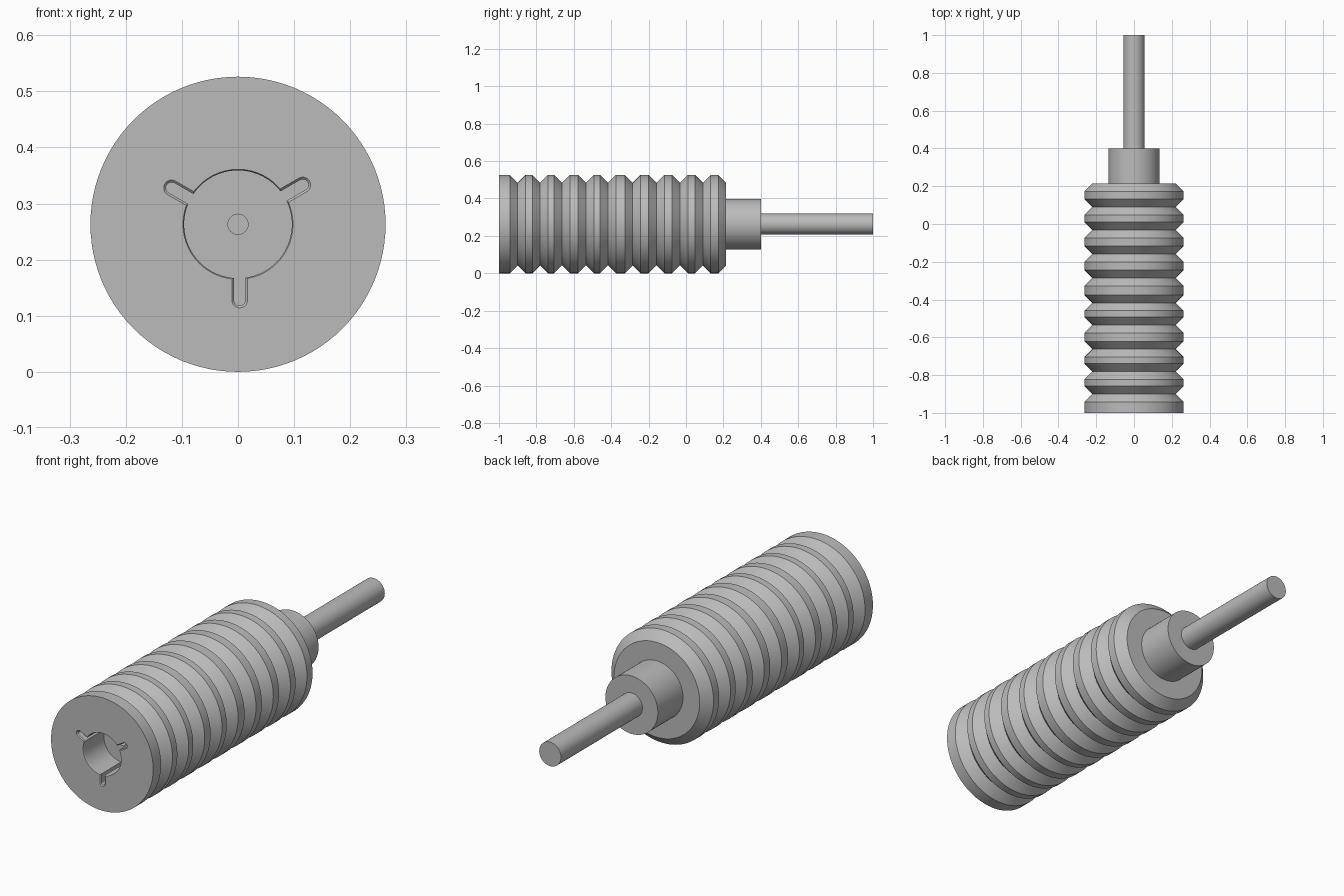
import bpy
from math import cos, sin, pi, radians

cube = bpy.data.objects.get("Cube")
if cube:
    bpy.data.objects.remove(cube, do_unlink=True)

AXIS_Z = 0.263
RADIUS = 0.263
GROOVE = 0.042
FRONT, BODY_END = -1.0, 0.215

grey = bpy.data.materials.new("plain_grey")
grey.use_nodes = True
grey.diffuse_color = (0.5, 0.5, 0.5, 1)
grey.node_tree.nodes["Principled BSDF"].inputs["Base Color"].default_value = (0.5, 0.5, 0.5, 1)


def loft(name, rings):
    """Closed solid through rings of equal point count, with flat end caps."""
    n = len(rings[0])
    verts = [p for ring in rings for p in ring]
    faces = [tuple(range(n)), tuple(range(len(verts) - 1, len(verts) - n - 1, -1))]
    for k in range(len(rings) - 1):
        a, b = k * n, (k + 1) * n
        for i in range(n):
            j = (i + 1) % n
            faces.append((a + j, a + i, b + i, b + j))
    mesh = bpy.data.meshes.new(name)
    mesh.from_pydata(verts, [], faces)
    mesh.materials.append(grey)
    obj = bpy.data.objects.new(name, mesh)
    bpy.context.collection.objects.link(obj)
    return obj


def circle(r, y, n=96):
    return [(r * cos(2 * pi * i / n), y, AXIS_Z + r * sin(2 * pi * i / n)) for i in range(n)]


def lathe(name, profile, n=96):
    return loft(name, [circle(r, y, n) for r, y in profile])


def slot_ring(angle, y, outset):
    """Round-ended keyway outline pointing outward at the given angle."""
    half = 0.010 + outset
    flat = [(0.05, half), (0.05, -half)]
    for i in range(13):
        t = -pi / 2 + pi * i / 12
        flat.append((0.135 + half * cos(t), half * sin(t)))
    c, s = cos(angle), sin(angle)
    ring = []
    for u, v in flat:
        v += 0.003
        ring.append((u * c - v * s, y, AXIS_Z + u * s + v * c))
    # same winding as the circles
    return ring


def activate(obj):
    bpy.ops.object.select_all(action='DESELECT')
    obj.select_set(True)
    bpy.context.view_layer.objects.active = obj


def cut(target, cutter):
    cutter.hide_render = True
    mod = target.modifiers.new("cut", 'BOOLEAN')
    mod.operation = 'DIFFERENCE'
    mod.solver = 'EXACT'
    mod.object = cutter
    activate(target)
    bpy.ops.object.modifier_apply(modifier=mod.name)
    bpy.data.objects.remove(cutter, do_unlink=True)


# Ribbed body with V-shaped grooves and a chamfered back edge
profile = [(RADIUS, FRONT)]
for y in (-0.9, -0.78, -0.663, -0.535, -0.417, -0.285, -0.158, -0.032, 0.09):
    profile += [(RADIUS, y - GROOVE), (RADIUS - GROOVE, y), (RADIUS, y + GROOVE)]
profile += [(RADIUS, BODY_END - GROOVE), (RADIUS - GROOVE, BODY_END)]
body = lathe("ribbed_body", profile)

# Socket in the front face: bore, three keyways and a small centre hole
sections = ((0.008, FRONT - 0.004), (0.0, FRONT + 0.004), (0.0, -0.85))
cut(body, lathe("bore_cutter", [(0.096 + o / 2, y) for o, y in sections]))
for degrees in (30, 150, 270):
    cut(body, loft("keyway_cutter",
                   [slot_ring(radians(degrees), y, o) for o, y in sections]))
cut(body, lathe("centre_cutter", [(0.018, -0.9), (0.018, -0.82)], 32))

# Collar and rod at the back
collar = lathe("collar", [(0.135, BODY_END - 0.01), (0.135, 0.40)])
rod = lathe("rod", [(0.056, 0.39), (0.056, 1.0)], 64)

for obj in (body, collar, rod):
    activate(obj)
    bpy.ops.object.shade_smooth_by_angle(angle=radians(25))
